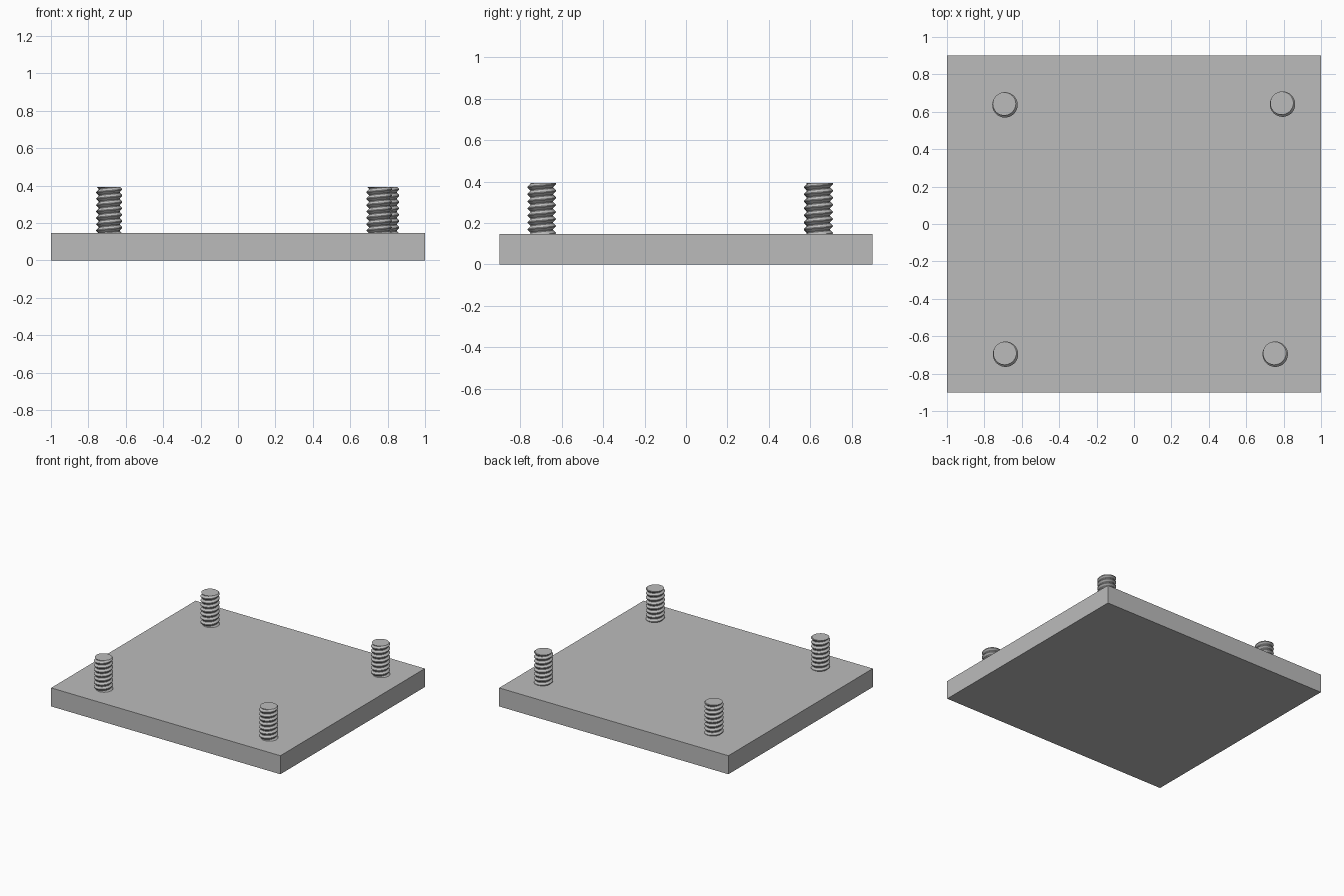
import bpy, bmesh
from math import sin, cos, pi, radians
from mathutils import Vector

cube = bpy.data.objects.get("Cube")
if cube:
    bpy.data.objects.remove(cube, do_unlink=True)

PLATE_TOP, STUD_TOP = 0.146, 0.393
CREST, ROOT, PITCH = 0.068, 0.055, 0.034
SEGMENTS = 40

grey = bpy.data.materials.new("plain grey")
grey.use_nodes = True
grey.diffuse_color = (0.5, 0.5, 0.5, 1)
grey.node_tree.nodes["Principled BSDF"].inputs["Base Color"].default_value = (0.5, 0.5, 0.5, 1)


def finish(name, bm):
    bmesh.ops.recalc_face_normals(bm, faces=bm.faces)
    mesh = bpy.data.meshes.new(name)
    bm.to_mesh(mesh)
    bm.free()
    mesh.materials.append(grey)
    obj = bpy.data.objects.new(name, mesh)
    bpy.context.collection.objects.link(obj)
    return obj


# Flat base plate
bm = bmesh.new()
bmesh.ops.create_cube(bm, size=1)
for v in bm.verts:
    v.co = Vector((v.co.x * 2, v.co.y * 1.8, (v.co.z + 0.5) * PLATE_TOP))
finish("base_plate", bm)


# Threaded stud: a vee profile swept along a helix, trimmed flat at both ends
def threaded_stud(name, x, y):
    bm = bmesh.new()
    profile = [(ROOT, 0), (ROOT, 0.12), (CREST, 0.5), (CREST, 0.62), (ROOT, 1)]
    bottom = PLATE_TOP - 0.02
    turns = int((STUD_TOP - bottom) / PITCH) + 4
    rows = []
    for i in range(turns * SEGMENTS + 1):
        turn = i / SEGMENTS
        a = 2 * pi * turn + radians(150)
        z0 = STUD_TOP + PITCH * (turn - turns + 1.5)
        rows.append([bm.verts.new((x + r * cos(a), y + r * sin(a), z0 + PITCH * t))
                     for r, t in profile])
    for low, high in zip(rows, rows[1:]):
        for k in range(len(profile) - 1):
            bm.faces.new((low[k], high[k], high[k + 1], low[k + 1]))
    bmesh.ops.remove_doubles(bm, verts=bm.verts, dist=0.0001)
    for z, up in ((bottom, -1), (STUD_TOP, 1)):
        cut = bmesh.ops.bisect_plane(bm, geom=bm.verts[:] + bm.edges[:] + bm.faces[:],
                                     plane_co=(0, 0, z), plane_no=(0, 0, up), clear_outer=True)
        rim = [e for e in cut["geom_cut"] if isinstance(e, bmesh.types.BMEdge)]
        bmesh.ops.contextual_create(bm, geom=rim)
    obj = finish(name, bm)
    bpy.ops.object.select_all(action="DESELECT")
    obj.select_set(True)
    bpy.context.view_layer.objects.active = obj
    bpy.ops.object.shade_smooth_by_angle(angle=radians(25))


for name, x, y in (("front_right_stud", -0.687, -0.696), ("front_left_stud", 0.755, -0.696),
                   ("back_right_stud", -0.69, 0.637), ("back_left_stud", 0.794, 0.641)):
    threaded_stud(name, x, y)
